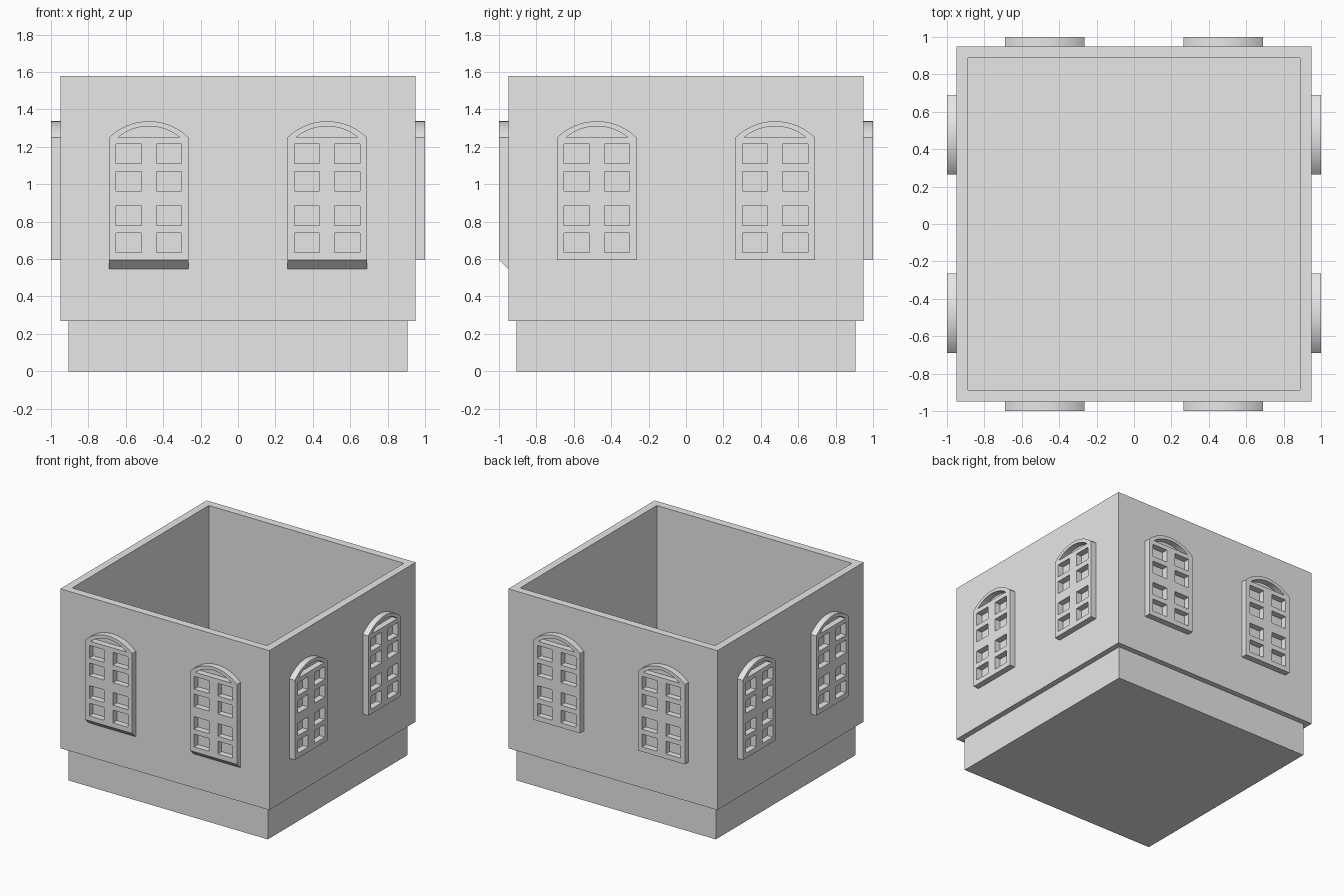
import bpy, bmesh, math
from mathutils import Matrix, Vector

cube = bpy.data.objects.get("Cube")
if cube:
    bpy.data.objects.remove(cube, do_unlink=True)

stone = bpy.data.materials.new("grey_stone")
stone.use_nodes = True
GREY = (0.8, 0.8, 0.8, 1)
stone.diffuse_color = GREY
stone.node_tree.nodes["Principled BSDF"].inputs["Base Color"].default_value = GREY

WALL, OUT = 0.95, 1.0      # wall face and window face distances
SILL, SPRING = 0.595, 1.25  # window bottom and start of the arch


def finish(name, bm, smooth=False):
    bmesh.ops.recalc_face_normals(bm, faces=bm.faces)
    mesh = bpy.data.meshes.new(name)
    bm.to_mesh(mesh)
    bm.free()
    mesh.materials.append(stone)
    ob = bpy.data.objects.new(name, mesh)
    bpy.context.collection.objects.link(ob)
    if smooth:
        bpy.ops.object.select_all(action='DESELECT')
        ob.select_set(True)
        bpy.context.view_layer.objects.active = ob
        bpy.ops.object.shade_smooth_by_angle(angle=math.radians(30))
    return ob


def box(bm, half, z0, z1):
    m = Matrix.Translation((0, 0, (z0 + z1) / 2)) @ Matrix.Diagonal((2 * half, 2 * half, z1 - z0, 1))
    return bmesh.ops.create_cube(bm, size=1, matrix=m)


def arc(half, rise, steps=20):
    """Points of a shallow arch from right to left, above the spring line."""
    r = (half * half + rise * rise) / (2 * rise)
    a = math.asin(half / r)
    angles = [a - 2 * a * i / steps for i in range(steps + 1)]
    return [(r * math.sin(t), SPRING + rise - r + r * math.cos(t)) for t in angles]


# Plinth
bm = bmesh.new()
box(bm, 0.905, 0, 0.27)
finish("plinth", bm)

# Open-topped walls: inset the top face and push it down
bm = bmesh.new()
box(bm, WALL, 0.27, 1.58)
top = max(bm.faces, key=lambda f: f.calc_center_median().z)
bmesh.ops.inset_region(bm, faces=[top], thickness=0.09)
inner = bmesh.ops.extrude_face_region(bm, geom=[top])
bmesh.ops.delete(bm, geom=[top], context='FACES_ONLY')
bmesh.ops.translate(bm, verts=[g for g in inner["geom"] if isinstance(g, bmesh.types.BMVert)],
                    vec=(0, 0, -1.25))
finish("walls", bm)

# Window outline, eight panes and the arched light
loops = [[(-0.2125, SILL), (0.2125, SILL)] + arc(0.2125, 0.087), arc(0.165, 0.06)]
for side in (-1, 1):
    for z0 in (0.635, 0.78, 0.965, 1.11):
        x0, x1, z1 = side * 0.04, side * 0.175, z0 + 0.104
        loops.append([(x0, z0), (x1, z0), (x1, z1), (x0, z1)])


def window(name, turn, x):
    place = Matrix.Rotation(turn, 4, 'Z') @ Matrix.Translation((x, 0, 0))
    bm = bmesh.new()
    edges = []
    for loop in loops:
        vs = [bm.verts.new((px, -WALL, pz)) for px, pz in loop]
        edges += [bm.edges.new((a, b)) for a, b in zip(vs, vs[1:] + vs[:1])]
    bmesh.ops.triangle_fill(bm, edges=edges, use_beauty=True, normal=(0, -1, 0))
    ext = bmesh.ops.extrude_face_region(bm, geom=bm.faces[:])
    bmesh.ops.translate(bm, verts=[g for g in ext["geom"] if isinstance(g, bmesh.types.BMVert)],
                        vec=(0, WALL - OUT, 0))
    bmesh.ops.transform(bm, matrix=place, verts=bm.verts)
    finish(name, bm, smooth=True)


for i, wall in enumerate(("front", "left", "back", "right")):
    for label, x in (("a", -0.4765), ("b", 0.4765)):
        window(f"{wall}_window_{label}", i * math.pi / 2, x)

# Sloped sills under the front windows only
for label, x in (("a", -0.4765), ("b", 0.4765)):
    bm = bmesh.new()
    face = bm.faces.new([bm.verts.new((x - 0.2125, y, z)) for y, z in
                         ((-WALL, SILL - 0.047), (-WALL, SILL), (-OUT, SILL))])
    ext = bmesh.ops.extrude_face_region(bm, geom=[face])
    bmesh.ops.translate(bm, verts=[g for g in ext["geom"] if isinstance(g, bmesh.types.BMVert)],
                        vec=(0.425, 0, 0))
    finish(f"front_sill_{label}", bm)
